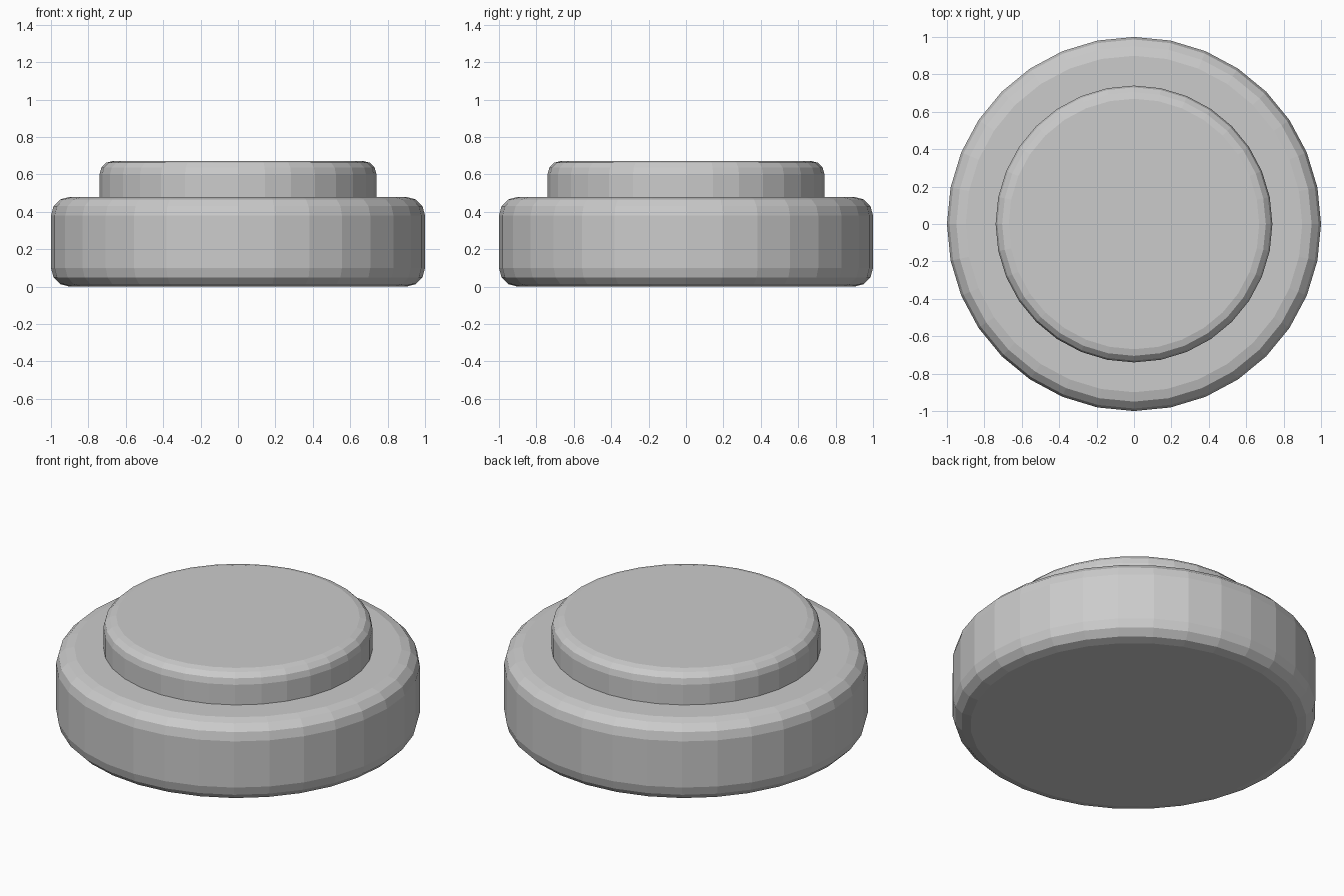
import bpy

if "Cube" in bpy.data.objects:
    bpy.data.objects.remove(bpy.data.objects["Cube"])


def rounded_disc(name, radius, z0, z1, bevel):
    """Flat-shaded 32-sided disc with rounded rims."""
    bpy.ops.mesh.primitive_cylinder_add(
        vertices=32, radius=radius, depth=z1 - z0, location=(0, 0, (z0 + z1) / 2))
    disc = bpy.context.object
    disc.name = name
    mod = disc.modifiers.new("rounded_rim", 'BEVEL')
    mod.width = bevel
    mod.segments = 3
    mod.limit_method = 'ANGLE'
    mod.angle_limit = 0.8
    return disc


# Wide base housing
rounded_disc("button_base", 1.0, 0.0, 0.48, 0.1)

# Narrower push cap, sunk a little into the base
rounded_disc("button_cap", 0.74, 0.40, 0.672, 0.07)
